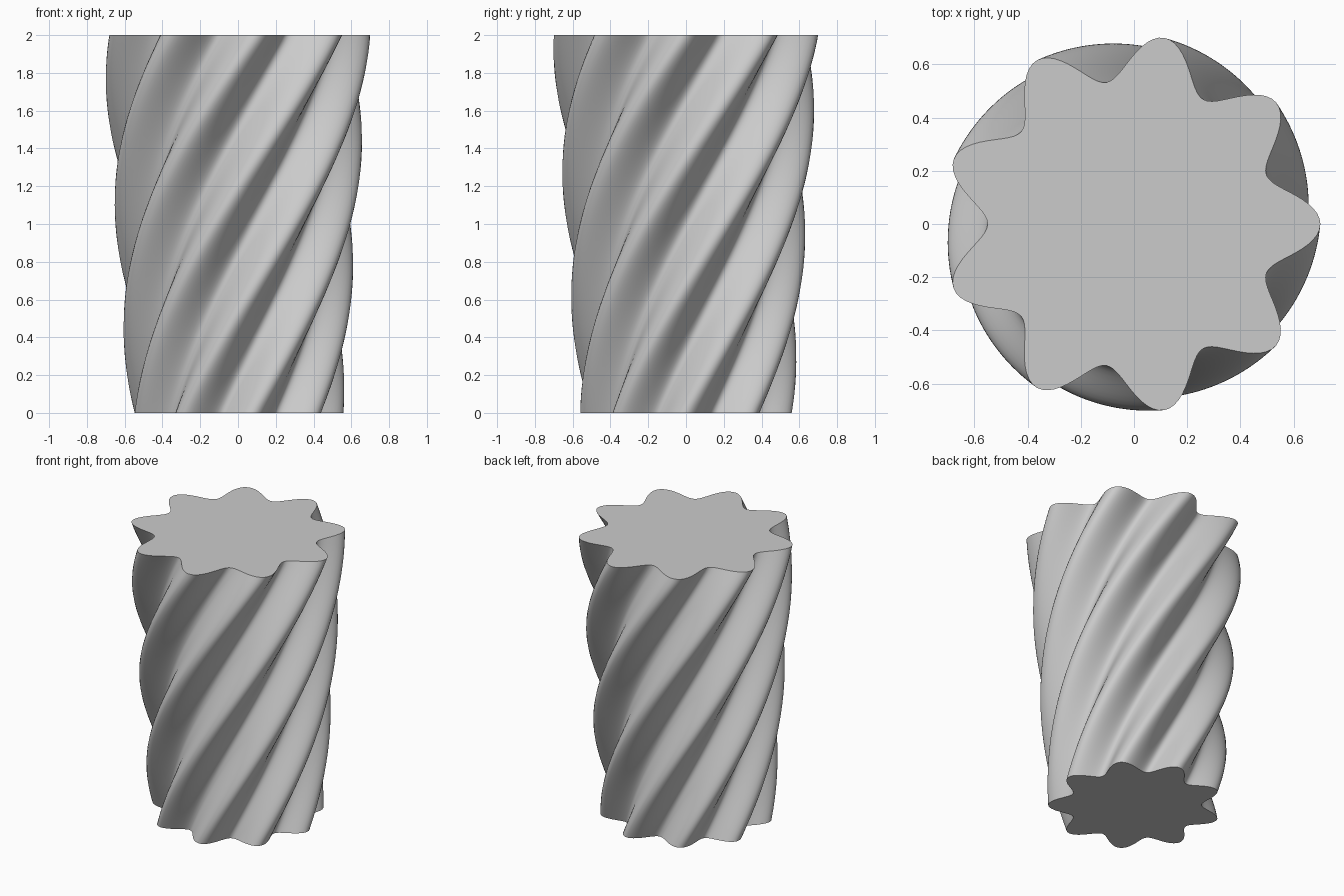
import bpy
import bmesh
from math import cos, sin, radians, tau

cube = bpy.data.objects.get("Cube")
if cube:
    bpy.data.objects.remove(cube, do_unlink=True)

LOBES = 9
SEGMENTS = LOBES * 24
LAYERS = 60
HEIGHT = 2.0
MEAN_RADIUS = 0.625
LOBE_DEPTH = 0.085
BOTTOM_SCALE = 0.8
TWIST = radians(120)
CENTRE_X = -0.01

# Plain grey material
grey = bpy.data.materials.new("plain_grey")
grey.use_nodes = True
colour = (0.6, 0.6, 0.6, 1.0)
grey.diffuse_color = colour
grey.node_tree.nodes["Principled BSDF"].inputs["Base Color"].default_value = colour


def lobed_ring(bm, t):
    """One wavy cross-section at height fraction t, scaled and turned."""
    scale = BOTTOM_SCALE + (1 - BOTTOM_SCALE) * t
    turn = TWIST * (t - 1)
    ring = []
    for i in range(SEGMENTS):
        a = tau * i / SEGMENTS
        r = scale * (MEAN_RADIUS + LOBE_DEPTH * cos(LOBES * a))
        ring.append(bm.verts.new((CENTRE_X + r * cos(a + turn),
                                  r * sin(a + turn), HEIGHT * t)))
    return ring


# Twisted, tapered fluted column
bm = bmesh.new()
rings = [lobed_ring(bm, k / LAYERS) for k in range(LAYERS + 1)]
for low, high in zip(rings, rings[1:]):
    for i in range(SEGMENTS):
        j = (i + 1) % SEGMENTS
        bm.faces.new((low[i], low[j], high[j], high[i]))

# Flat end caps
bm.faces.new(rings[0][::-1])
bm.faces.new(rings[-1])

mesh = bpy.data.meshes.new("twisted_column")
bm.to_mesh(mesh)
bm.free()
mesh.materials.append(grey)
column = bpy.data.objects.new("twisted_column", mesh)
bpy.context.collection.objects.link(column)

# Smooth flutes, crisp cap edges
bpy.ops.object.select_all(action="DESELECT")
column.select_set(True)
bpy.context.view_layer.objects.active = column
bpy.ops.object.shade_smooth_by_angle(angle=radians(35))
